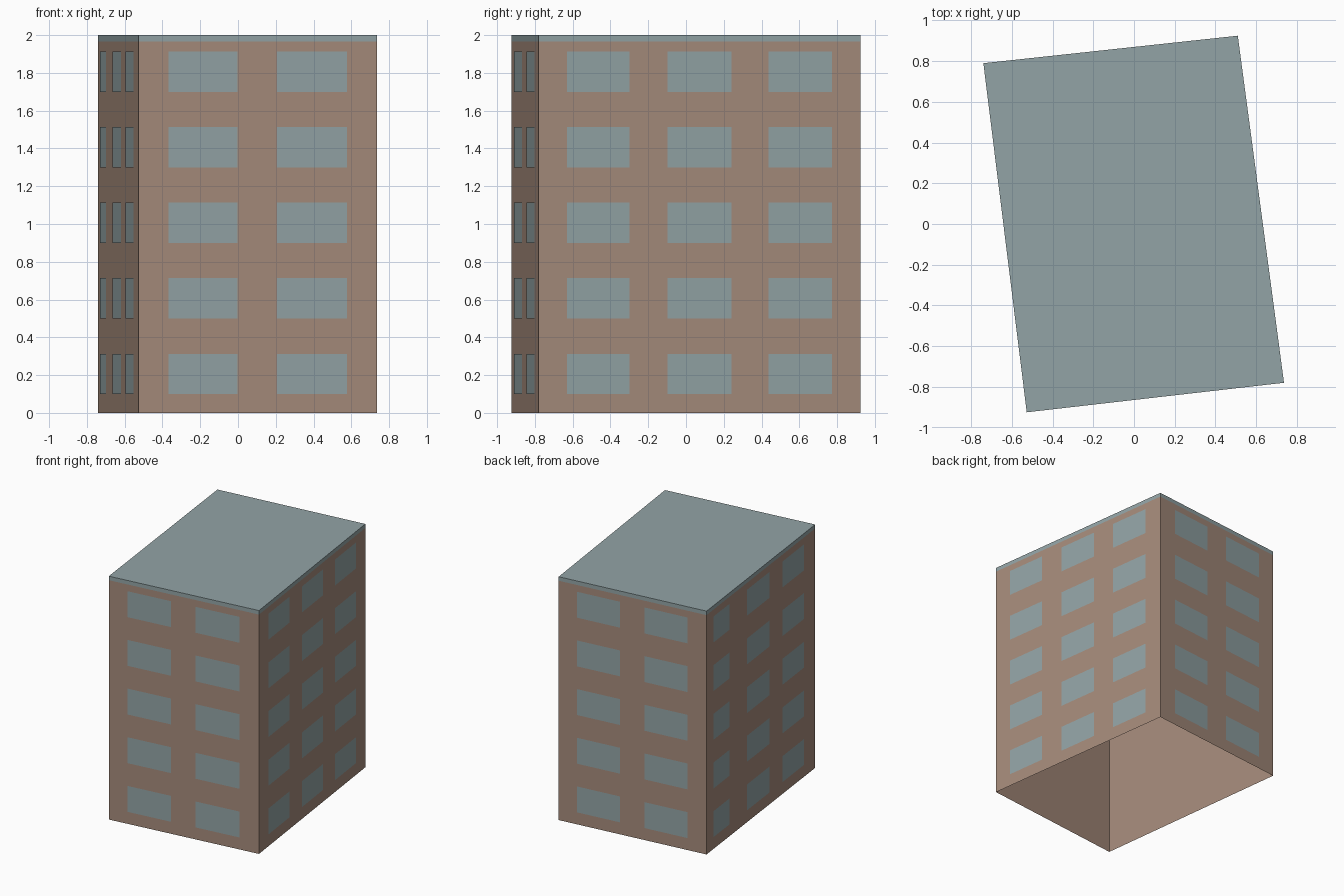
import bpy
import bmesh
from mathutils import Vector

cube = bpy.data.objects.get("Cube")
if cube:
    bpy.data.objects.remove(cube, do_unlink=True)


def make_material(name, color):
    mat = bpy.data.materials.new(name)
    mat.use_nodes = True
    mat.diffuse_color = color
    mat.node_tree.nodes["Principled BSDF"].inputs["Base Color"].default_value = color
    return mat


wall_brown = make_material("wall brown", (0.38, 0.26, 0.20, 1))
slate_grey = make_material("slate grey", (0.29, 0.37, 0.38, 1))

HEIGHT = 2.0
BAND = 1.967       # underside of the roof edge
OFFSET = 0.003     # window panes sit just proud of the wall

# Footprint, counter-clockwise from the front right-hand corner
front_a, front_b = Vector((-0.527, -0.925, 0)), Vector((0.737, -0.78, 0))
back_a, back_b = Vector((0.51, 0.925, 0)), Vector((-0.74, 0.79, 0))
footprint = [front_a, front_b, back_a, back_b]


def add_object(name, bm, materials):
    mesh = bpy.data.meshes.new(name)
    bm.to_mesh(mesh)
    bm.free()
    for mat in materials:
        mesh.materials.append(mat)
    obj = bpy.data.objects.new(name, mesh)
    bpy.context.collection.objects.link(obj)
    return obj


# Hollow shell, open underneath, with roof and roof edge in grey
bm = bmesh.new()
rings = [[bm.verts.new(p + Vector((0, 0, z))) for p in footprint]
         for z in (0, BAND, HEIGHT)]
for low, high in zip(rings, rings[1:]):
    for i in range(4):
        j = (i + 1) % 4
        bm.faces.new((low[i], low[j], high[j], high[i]))
bm.faces.new(rings[-1])
for face in bm.faces:
    face.material_index = int(face.calc_center_median().z > BAND)
add_object("building_shell", bm, [wall_brown, slate_grey])


# Window panes: spans are fractions along each wall
def add_windows(name, start, end, spans):
    bm = bmesh.new()
    along = end - start
    out = Vector((along.y, -along.x, 0)).normalized() * OFFSET
    for floor in range(5):
        low = 0.1 + 0.4 * floor
        high = low + 0.213
        for left, right in spans:
            corners = ((left, low), (right, low), (right, high), (left, high))
            bm.faces.new([bm.verts.new(start + along * t + out + Vector((0, 0, z)))
                          for t, z in corners])
    add_object(name, bm, [slate_grey])


two_columns = [(0.125, 0.415), (0.58, 0.873)]
three_columns = [(0.088, 0.282), (0.4, 0.598), (0.713, 0.911)]
side_columns = [(0.06, 0.21), (0.37, 0.575), (0.695, 0.895)]
add_windows("front_windows", front_a, front_b, two_columns)
add_windows("left_windows", front_b, back_a, three_columns)
add_windows("back_windows", back_a, back_b, two_columns)
add_windows("right_windows", back_b, front_a, side_columns)
